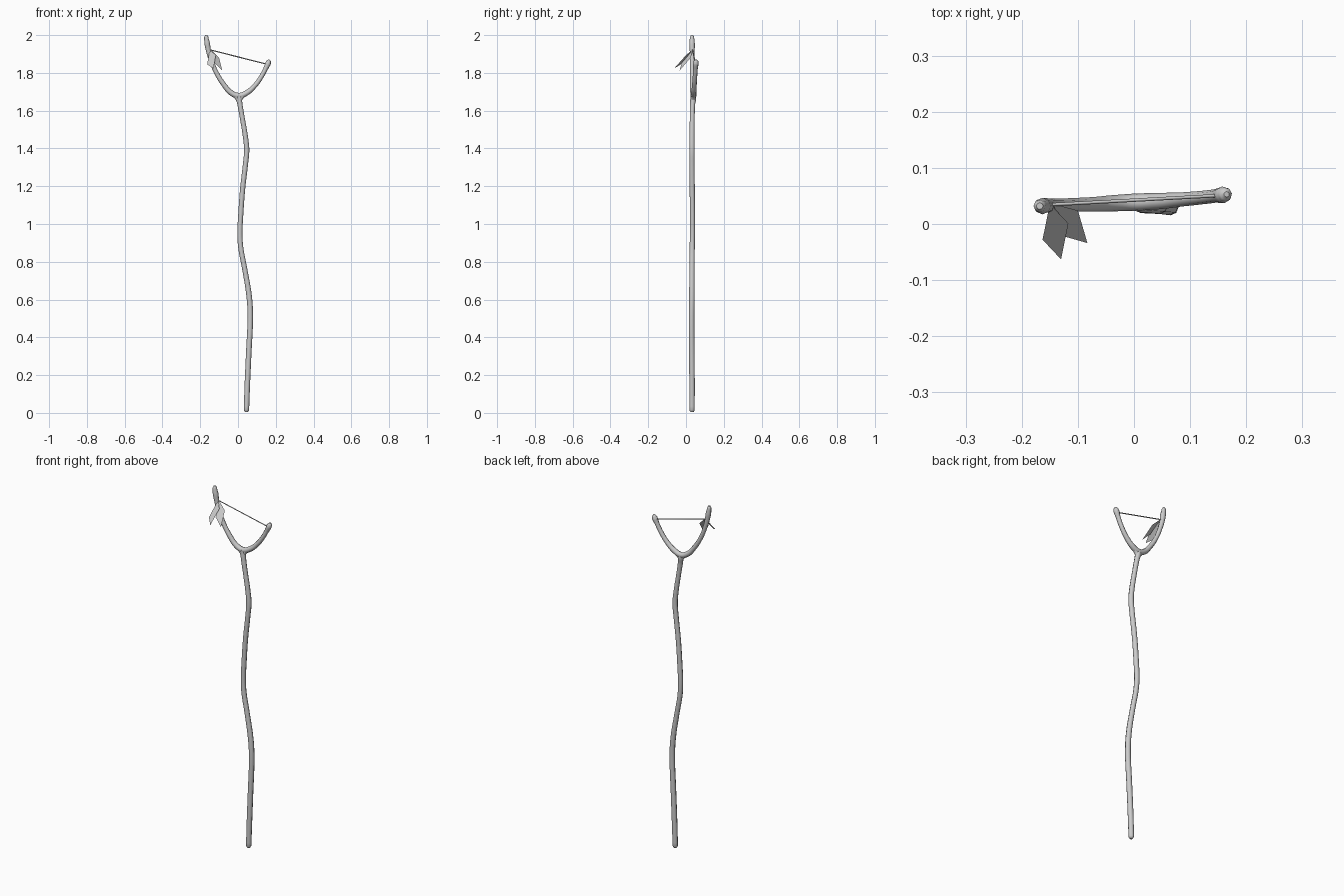
import bpy


def tube(name, pts, bevel_res=2, res=4):
    """Smooth rounded branch; each point is (x, y, z, radius)."""
    cu = bpy.data.curves.new(name, 'CURVE')
    cu.dimensions = '3D'
    cu.bevel_depth = 1.0
    cu.bevel_resolution = bevel_res
    cu.resolution_u = res
    cu.use_fill_caps = True
    sp = cu.splines.new('BEZIER')
    sp.bezier_points.add(len(pts) - 1)
    for bp, (x, y, z, r) in zip(sp.bezier_points, pts):
        bp.co = (x, y, z)
        bp.radius = r
        bp.handle_left_type = bp.handle_right_type = 'AUTO'
    ob = bpy.data.objects.new(name, cu)
    bpy.context.collection.objects.link(ob)
    return ob


def sheet(name, verts):
    """Single flat cloth piece."""
    me = bpy.data.meshes.new(name)
    me.from_pydata(verts, [], [(0, 1, 2, 3)])
    ob = bpy.data.objects.new(name, me)
    bpy.context.collection.objects.link(ob)
    return ob


# Crooked shaft, flaring where it meets the fork
tube("shaft", [
    (.045, .032, .004, .008), (.045, .032, .014, .0138), (.049, .032, .14, .0145),
    (.057, .031, .32, .0145), (.065, .030, .51, .0145), (.060, .031, .61, .0145),
    (.034, .032, .77, .0135), (.014, .033, .88, .0135), (.010, .034, .95, .0135),
    (.014, .034, 1.04, .0135), (.025, .033, 1.19, .0135), (.040, .032, 1.32, .0135),
    (.046, .032, 1.39, .014), (.041, .032, 1.45, .0135), (.023, .033, 1.56, .0128),
    (.010, .035, 1.635, .0135), (.006, .038, 1.66, .0155), (.005, .039, 1.682, .0155)])

# Forked head, one continuous limb from the tall left tip to the right tip
tube("fork", [
    (-.168, .032, 2.0, .006), (-.168, .032, 1.99, .011), (-.163, .032, 1.955, .0148),
    (-.156, .033, 1.915, .013), (-.143, .033, 1.87, .012), (-.114, .034, 1.80, .012),
    (-.073, .035, 1.735, .013), (-.037, .037, 1.695, .0145), (.004, .039, 1.679, .0155),
    (.047, .041, 1.695, .0145), (.087, .044, 1.730, .0125), (.120, .047, 1.774, .012),
    (.145, .050, 1.82, .012), (.159, .052, 1.85, .0150), (.163, .053, 1.862, .012),
    (.165, .053, 1.870, .005)])

# Small webs that blend the shaft into both limbs
for side, s, y in (("left", -1, .036), ("right", 1, .041)):
    tube(side + "_web", [(.006, .038, 1.645, .011), (.005 + s * .010, .038, 1.668, .012),
                         (.005 + s * .036, y, 1.691, .012)])

# String stretched between the limbs
tube("string", [(-.155, .034, 1.924, .003), (.157, .051, 1.845, .003)], 0, 1)

# Two ribbon tails hanging off the left limb
sheet("ribbon_left", [(-.150, .036, 1.922), (-.163, -.028, 1.845),
                      (-.130, -.063, 1.823), (-.117, .001, 1.895)])
sheet("ribbon_right", [(-.144, .036, 1.922), (-.125, -.022, 1.854),
                       (-.083, -.034, 1.812), (-.100, .024, 1.880)])
